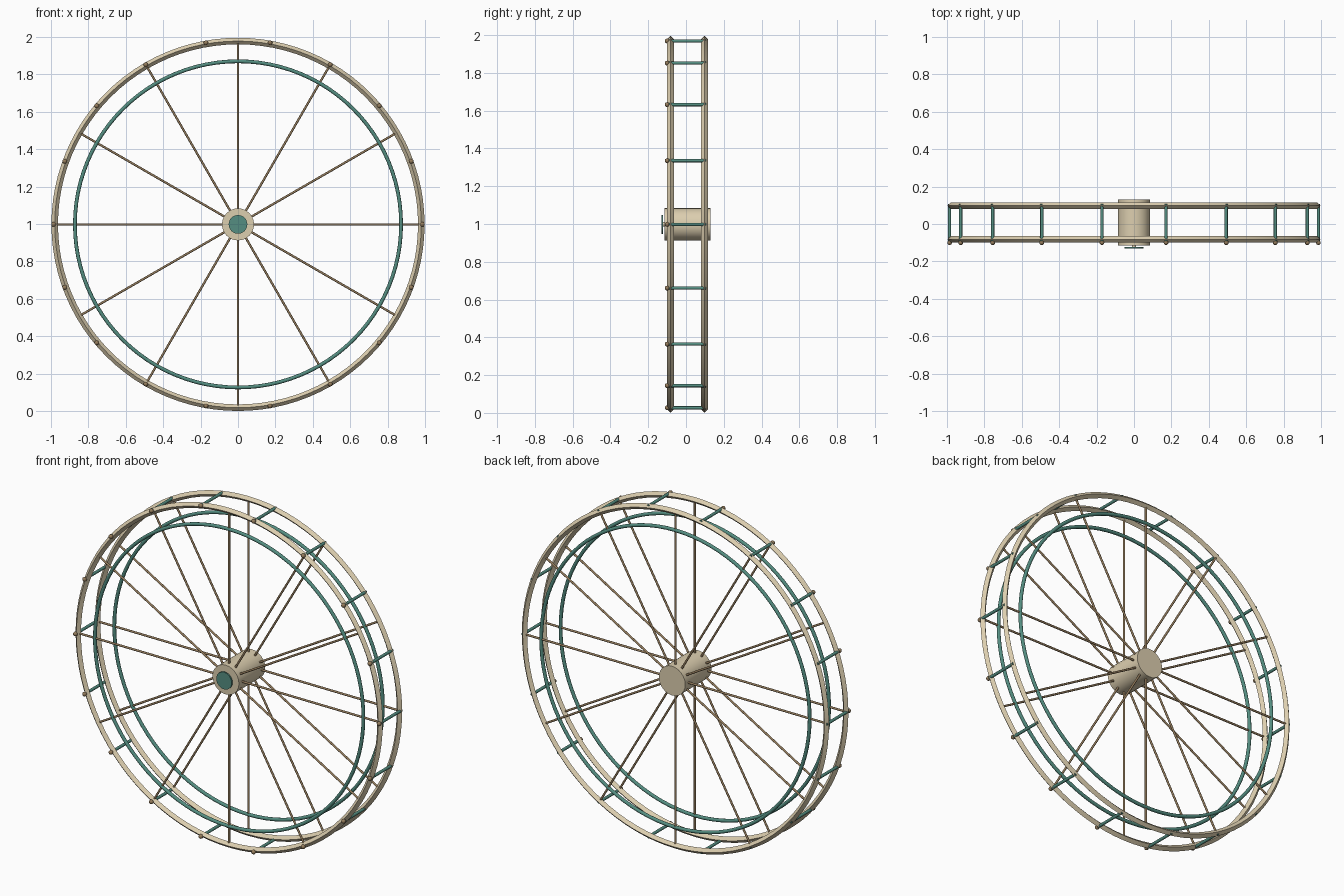
import bpy, math
from mathutils import Vector

cube = bpy.data.objects.get("Cube")
if cube:
    bpy.data.objects.remove(cube, do_unlink=True)


def material(name, rgb):
    m = bpy.data.materials.new(name)
    m.use_nodes = True
    m.diffuse_color = (*rgb, 1)
    m.node_tree.nodes["Principled BSDF"].inputs["Base Color"].default_value = (*rgb, 1)
    return m


CREAM = material("cream paint", (0.72, 0.62, 0.43))
TEAL = material("teal paint", (0.09, 0.27, 0.22))
BRONZE = material("bronze", (0.30, 0.205, 0.11))

CENTRE_Z = 0.998
FRONT, BACK = -0.082, 0.098


def finish(name, mat):
    ob = bpy.context.object
    ob.name = name
    ob.data.materials.append(mat)
    bpy.ops.object.shade_smooth_by_angle(angle=math.radians(40))
    return ob


def polar(radius, degrees, y):
    a = math.radians(degrees)
    return Vector((radius * math.cos(a), y, CENTRE_Z + radius * math.sin(a)))


def rod(name, start, end, radius, sides, mat):
    d = end - start
    bpy.ops.mesh.primitive_cylinder_add(
        vertices=sides, radius=radius, depth=d.length, location=(start + end) / 2,
        rotation=d.to_track_quat('Z', 'Y').to_euler())
    return finish(name, mat)


def ring(name, y, major, minor, sides, mat):
    bpy.ops.mesh.primitive_torus_add(
        major_radius=major, minor_radius=minor, major_segments=96, minor_segments=sides,
        location=(0, y, CENTRE_Z), rotation=(math.pi / 2, 0, 0))
    return finish(name, mat)


# Two identical wheel sides: diamond-section outer rim, inner ring and spokes
for side, y in (("front", FRONT), ("back", BACK)):
    ring(f"{side}_rim", y, 0.98, 0.0175, 4, CREAM)
    ring(f"{side}_inner_ring", y, 0.872, 0.01, 12, TEAL)
    for i in range(12):
        rod(f"{side}_spoke_{i}", polar(0.04, i * 30, y), polar(0.972, i * 30, y),
            0.006, 12, BRONZE)

# Cross bars joining the rims, each with a bolt at the front
for i in range(18):
    rod(f"cross_bar_{i}", polar(0.986, i * 20, -0.098), polar(0.986, i * 20, 0.107),
        0.0085, 12, TEAL)
    bpy.ops.mesh.primitive_uv_sphere_add(segments=16, ring_count=10, radius=0.0125,
                                         location=polar(0.986, i * 20, -0.1))
    finish(f"bolt_{i}", BRONZE)

# Hub with a round cap held on a short pin
axis = polar(0, 0, 0)
rod("hub", axis + Vector((0, -0.114, 0)), axis + Vector((0, 0.13, 0)), 0.086, 24, CREAM)
rod("cap_pin", axis + Vector((0, -0.124, 0)), axis + Vector((0, -0.1, 0)), 0.012, 12, CREAM)
rod("hub_cap", axis + Vector((0, -0.13, 0)), axis + Vector((0, -0.122, 0)), 0.05, 24, TEAL)
